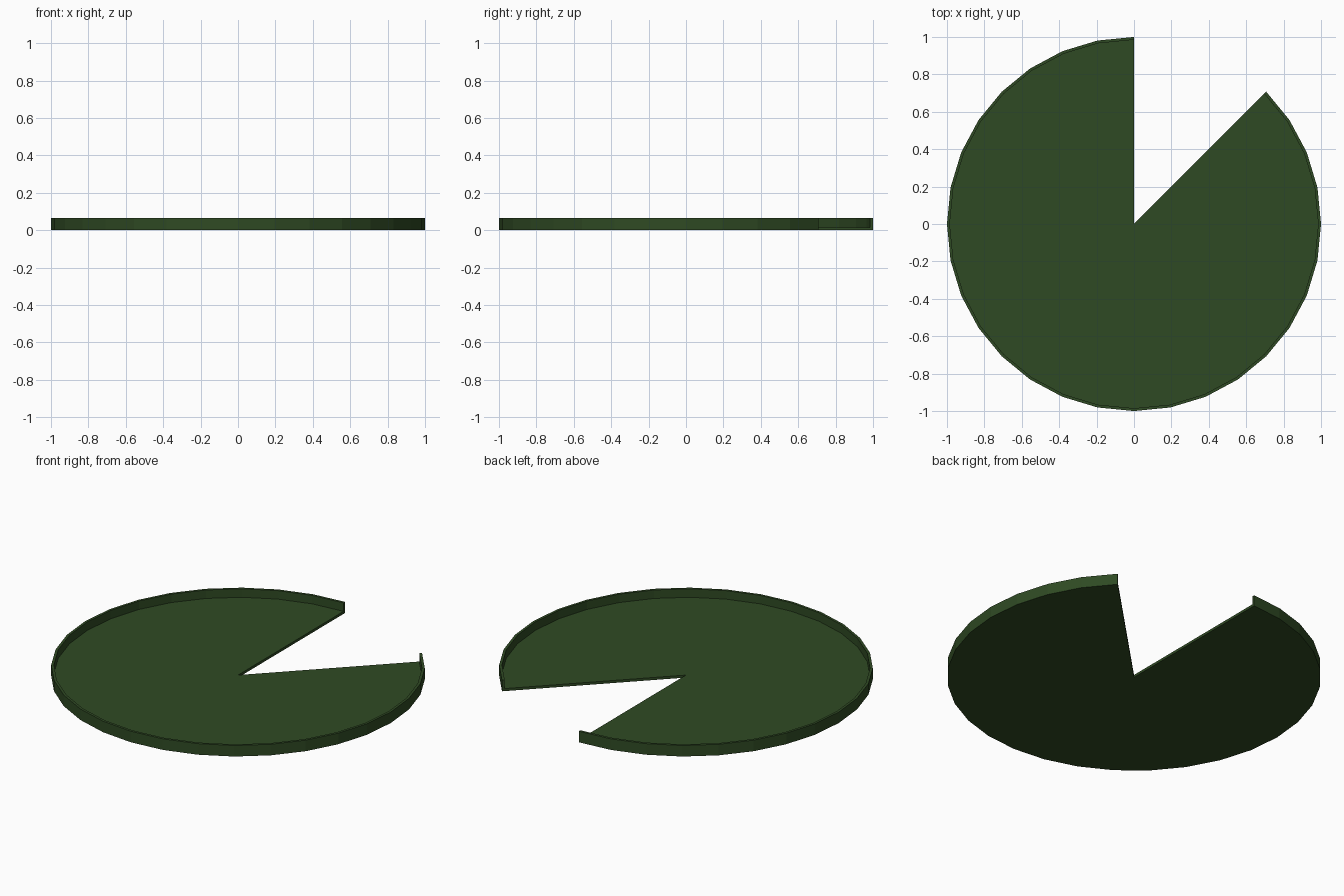
import bpy, bmesh, math

if "Cube" in bpy.data.objects:
    bpy.data.objects.remove(bpy.data.objects["Cube"])

SEGMENTS = 32
FIRST, LAST = 8, 36          # rim steps covered: from 90 degrees round to 45 degrees
RADIUS, HEIGHT, THICK = 1.0, 0.065, 0.015

# L-shaped cross-section: floor and raised rim (radius, height)
profile = [(0, 0), (RADIUS, 0), (RADIUS, HEIGHT), (RADIUS - THICK, HEIGHT),
           (RADIUS - THICK, THICK), (0, THICK)]

# Sweep the section round the centre, leaving the notch open
bm = bmesh.new()
rings = []
for i in range(FIRST, LAST + 1):
    a = 2 * math.pi * i / SEGMENTS
    rings.append([bm.verts.new((r * math.cos(a), r * math.sin(a), z)) for r, z in profile])
for a, b in zip(rings, rings[1:]):
    for j in range(len(profile) - 1):
        bm.faces.new((a[j], b[j], b[j + 1], a[j + 1]))
# Close both notch ends
bm.faces.new(rings[0])
bm.faces.new(rings[-1][::-1])
# Merge the centre points
bmesh.ops.remove_doubles(bm, verts=bm.verts, dist=0.0005)
bmesh.ops.recalc_face_normals(bm, faces=bm.faces)

mesh = bpy.data.meshes.new("lily_pad")
bm.to_mesh(mesh)
bm.free()
pad = bpy.data.objects.new("lily_pad", mesh)
bpy.context.collection.objects.link(pad)

# Dark green leaf
mat = bpy.data.materials.new("leaf_green")
mat.diffuse_color = (0.028, 0.068, 0.017, 1)
mat.use_nodes = True
mat.node_tree.nodes["Principled BSDF"].inputs["Base Color"].default_value = mat.diffuse_color
mesh.materials.append(mat)
